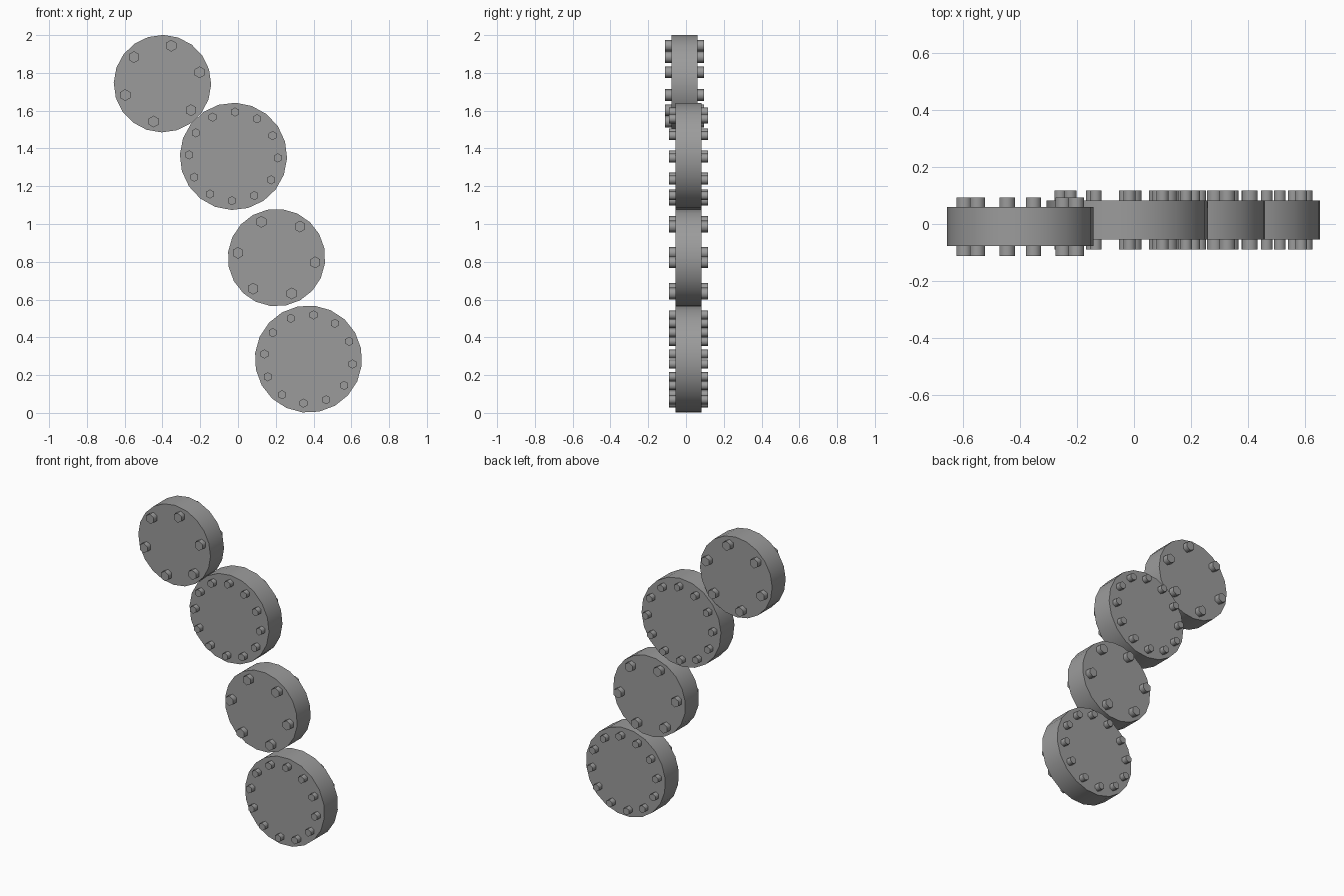
import bpy, bmesh
from math import cos, sin, pi, radians

if "Cube" in bpy.data.objects:
    bpy.data.objects.remove(bpy.data.objects["Cube"])

# Dark grey metal
metal = bpy.data.materials.new("dark_grey")
metal.diffuse_color = (0.33, 0.33, 0.33, 1)
metal.use_nodes = True
metal.node_tree.nodes["Principled BSDF"].inputs["Base Color"].default_value = metal.diffuse_color


def prism(bm, cx, cz, r, y0, y1, sides, phase):
    """Closed prism along y, with smooth walls and flat caps."""
    rings = []
    for y in (y0, y1):
        rings.append([bm.verts.new((cx + r * cos(phase + 2 * pi * i / sides), y,
                                    cz + r * sin(phase + 2 * pi * i / sides)))
                      for i in range(sides)])
    front, back = rings
    bm.faces.new(front)
    bm.faces.new(back[::-1])
    for i in range(sides):
        j = (i + 1) % sides
        bm.faces.new((front[j], front[i], back[i], back[j]))


def make_object(name, bm, loc, angle):
    bmesh.ops.recalc_face_normals(bm, faces=bm.faces)
    mesh = bpy.data.meshes.new(name)
    bm.to_mesh(mesh)
    bm.free()
    mesh.materials.append(metal)
    obj = bpy.data.objects.new(name, mesh)
    obj.location = loc
    bpy.context.collection.objects.link(obj)
    bpy.ops.object.select_all(action='DESELECT')
    obj.select_set(True)
    bpy.context.view_layer.objects.active = obj
    bpy.ops.object.shade_smooth_by_angle(angle=radians(angle))
    return obj


HALF = 0.069    # half thickness of a disc
REACH = 0.103   # bolt ends, measured from the disc's mid plane


def bolted_disc(name, loc, r, count, ring_r, bolt_r, phase_deg):
    phase = radians(phase_deg)
    # Round plate
    bm = bmesh.new()
    prism(bm, 0, 0, r, -HALF, HALF, 20, phase)
    make_object(name + "_disc", bm, loc, 30)
    # Ring of hexagonal bolts on both faces
    bm = bmesh.new()
    for k in range(count):
        a = phase + 2 * pi * k / count
        for s in (-1, 1):
            prism(bm, ring_r * cos(a), ring_r * sin(a), bolt_r,
                  s * (HALF - 0.005), s * REACH, 6, pi / 6)
    make_object(name + "_bolts", bm, loc, 65)


# Leaning stack of alternating small and large discs
bolted_disc("top", (-0.40, -0.009, 1.743), 0.258, 6, 0.206, 0.031, 17)
bolted_disc("upper_middle", (-0.024, 0.014, 1.358), 0.284, 12, 0.235, 0.024, -2)
bolted_disc("lower_middle", (0.204, 0.014, 0.822), 0.258, 6, 0.206, 0.031, -7)
bolted_disc("bottom", (0.373, 0.014, 0.285), 0.284, 12, 0.235, 0.024, -6.5)
